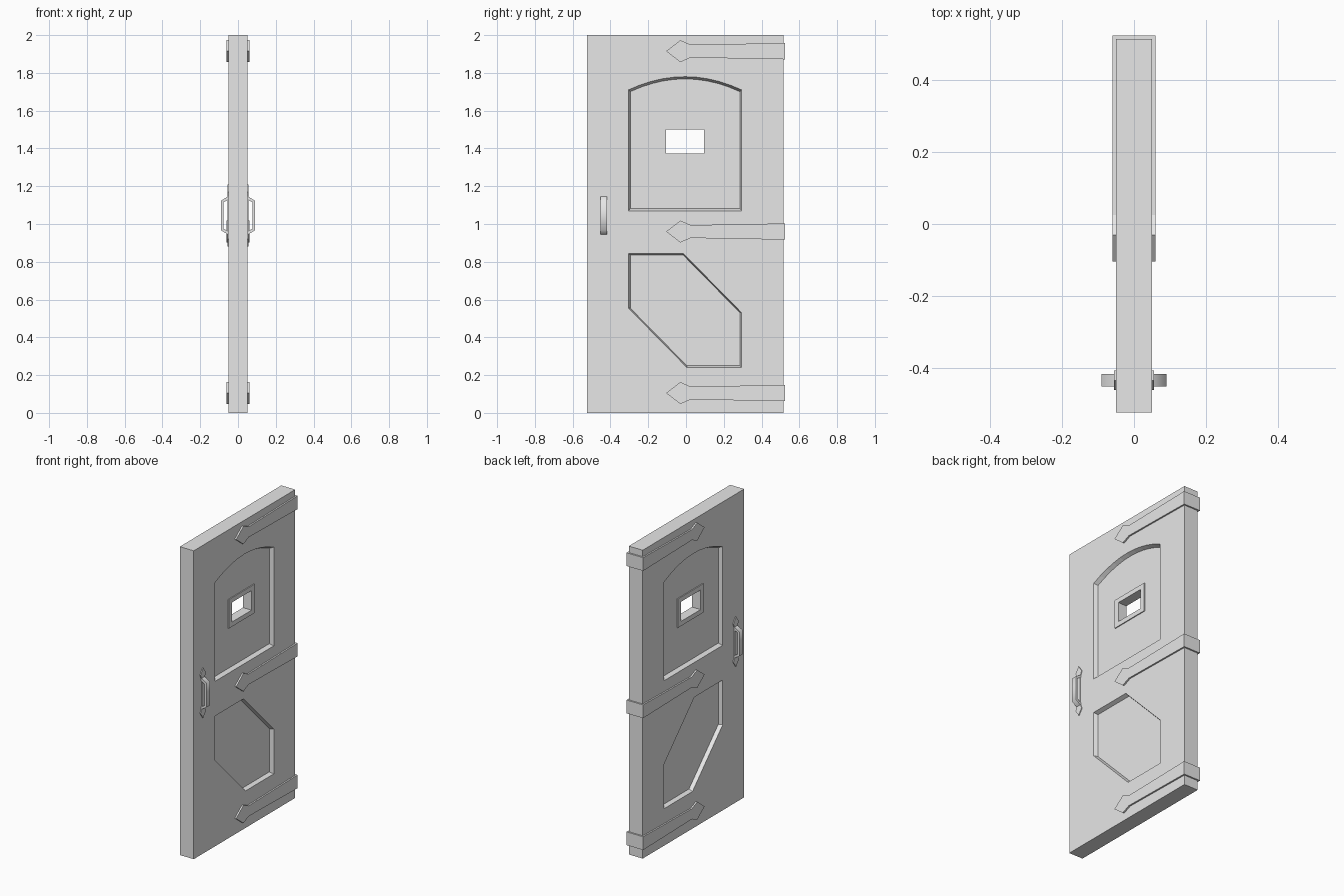
import bpy, bmesh, math

if "Cube" in bpy.data.objects:
    bpy.data.objects.remove(bpy.data.objects["Cube"])

grey = bpy.data.materials.new("plain_grey")
grey.use_nodes = True
grey.diffuse_color = (0.8, 0.8, 0.8, 1)
grey.node_tree.nodes["Principled BSDF"].inputs["Base Color"].default_value = grey.diffuse_color


def loft(name, rings, mat=grey):
    """Closed solid through rings that share the same number of points."""
    bm = bmesh.new()
    loops = [[bm.verts.new(p) for p in ring] for ring in rings]
    for a, b in zip(loops, loops[1:]):
        for i in range(len(a)):
            j = (i + 1) % len(a)
            bm.faces.new((a[i], a[j], b[j], b[i]))
    bm.faces.new(loops[0][::-1])
    bm.faces.new(loops[-1])
    bmesh.ops.recalc_face_normals(bm, faces=bm.faces[:])
    mesh = bpy.data.meshes.new(name)
    bm.to_mesh(mesh)
    bm.free()
    mesh.materials.append(mat)
    obj = bpy.data.objects.new(name, mesh)
    bpy.context.collection.objects.link(obj)
    return obj


def slab(name, outline, x0, x1):
    """Outline in (y, z), extruded along x."""
    return loft(name, [[(x, y, z) for y, z in outline] for x in (x0, x1)])


def rect(y0, y1, z0, z1):
    return [(y0, z0), (y1, z0), (y1, z1), (y0, z1)]


def cut(obj, cutter):
    mod = obj.modifiers.new("cut", 'BOOLEAN')
    mod.operation = 'DIFFERENCE'
    mod.solver = 'EXACT'
    mod.object = cutter
    bpy.context.view_layer.objects.active = obj
    bpy.ops.object.modifier_apply(modifier=mod.name)
    bpy.data.objects.remove(cutter)


def recess(outline, side):
    """Cutter whose walls slope slightly inwards."""
    ys, zs = zip(*outline)
    cy, cz = (min(ys) + max(ys)) / 2, (min(zs) + max(zs)) / 2
    return loft("recess_cutter", [
        [(side * x, cy + (y - cy) * s, cz + (z - cz) * s) for y, z in outline]
        for x, s in ((0.025, 0.967), (0.075, 1.033))])


# Door leaf with an arched and an angular recess on both faces
T = 0.05
door = slab("door_leaf", rect(-0.525, 0.515, 0, 2), -T, T)
arch = [(-0.305, 1.07), (0.295, 1.07)]
for i in range(11):
    u = 1 - i / 5
    arch.append((-0.005 + 0.3 * u, 1.71 + 0.07 * (1 - u * u)))
angular = [(-0.305, 0.845), (-0.305, 0.555), (0.005, 0.24),
           (0.295, 0.24), (0.295, 0.53), (-0.015, 0.845)]
for side in (-1, 1):
    for outline in (arch, angular):
        cut(door, recess(outline, side))

# Viewing slot with a thin raised frame
border = rect(-0.137, 0.127, 1.343, 1.53)
cut(door, slab("slot_cutter", border, -0.2, 0.2))
frame = slab("slot_frame", border, -0.031, 0.031)
cut(frame, slab("slot_cutter", rect(-0.105, 0.095, 1.373, 1.5), -0.2, 0.2))

# Arrow-ended hinge straps wrapped round the hinge edge
half = [(-0.105, 0), (-0.03, 0.058), (0.025, 0.034), (0.525, 0.043)]
for label, z in (("bottom", 0.105), ("middle", 0.96), ("top", 1.915)):
    outline = [(y, z + h) for y, h in half] + [(y, z - h) for y, h in half[:0:-1]]
    for side, name in ((-1, "right"), (1, "left")):
        slab(f"{label}_strap_{name}", outline, side * T, side * 0.06)
    slab(f"{label}_strap_end", rect(0.515, 0.525, z - 0.043, z + 0.043), -T, T)

# Pull handles on pointed back plates
HY, HZ = -0.435, 1.045
quarter = [(0, 0.163), (0.027, 0.125), (0.013, 0.09)]
plate = [(HY + y, HZ + z) for y, z in quarter]
plate += [(HY + y, HZ - z) for y, z in quarter[::-1]]
plate += [(HY - y, HZ - z) for y, z in quarter[1:]]
plate += [(HY - y, HZ + z) for y, z in quarter[:0:-1]]
path = [(0.05, 0.103, 0.085), (0.09, 0.078, 0.07)]  # x, outer z, inner z
for side, name in ((-1, "right"), (1, "left")):
    slab(f"handle_plate_{name}", plate, side * T, side * 0.055)
    rings = []
    for sign, points in ((1, path), (-1, path[::-1])):
        for x, outer, inner in points:
            xi = x if x == T else x - 0.014
            rings.append([(side * px, HY + dy, HZ + sign * pz)
                          for px, pz, dy in ((x, outer, -0.017), (x, outer, 0.017),
                                             (xi, inner, 0.017), (xi, inner, -0.017))])
    grip = loft(f"handle_grip_{name}", rings)
    bpy.ops.object.select_all(action='DESELECT')
    grip.select_set(True)
    bpy.context.view_layer.objects.active = grip
    bpy.ops.object.shade_smooth_by_angle(angle=math.radians(70))
